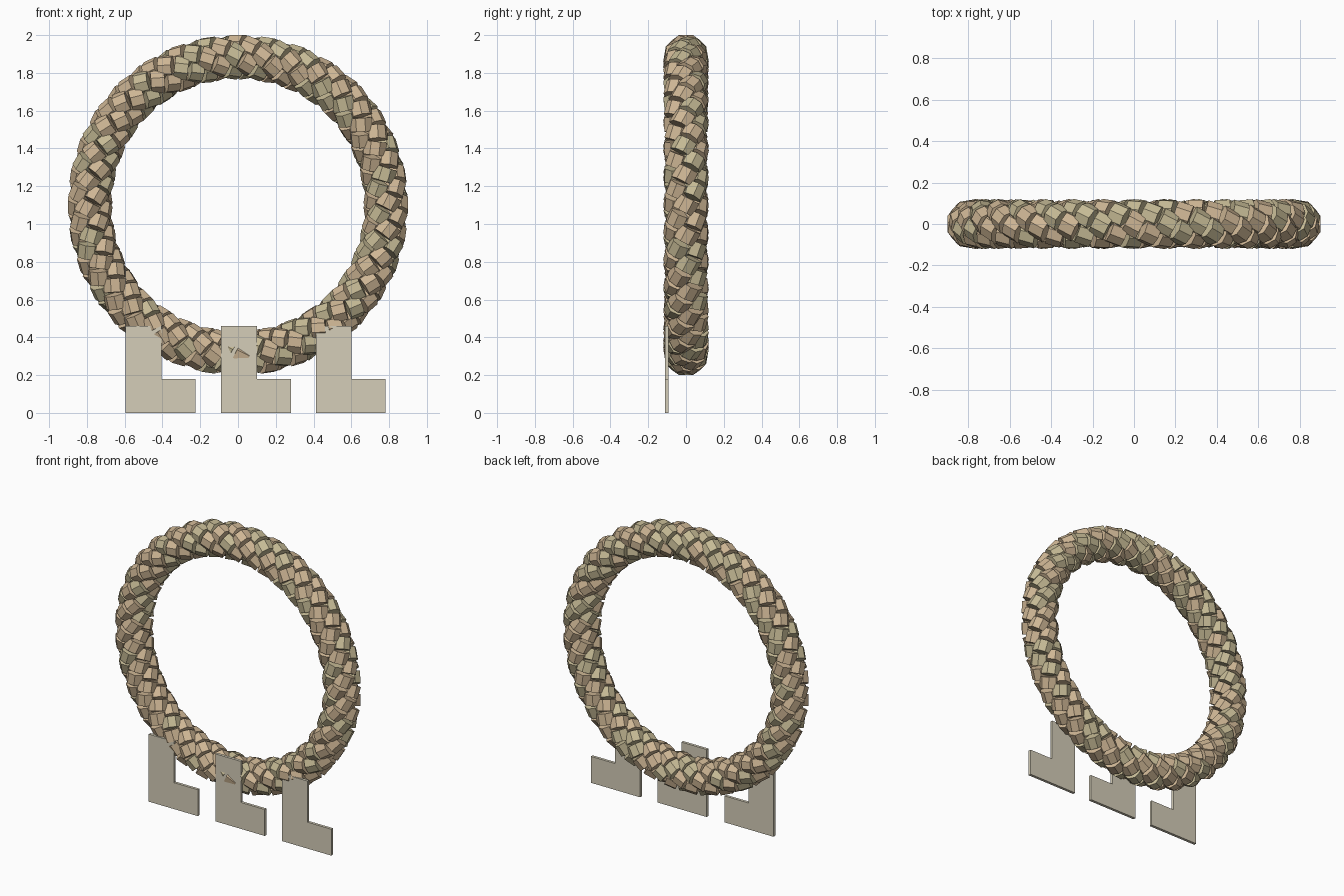
import bpy, bmesh, math, random
from mathutils import Vector

if "Cube" in bpy.data.objects:
    bpy.data.objects.remove(bpy.data.objects["Cube"])

random.seed(4)
CENTRE = Vector((0, 0, 1.1))
RING, OFFSET, RADIUS = 0.785, 0.056, 0.0635
STRANDS, TURNS, BLOCKS, SIDES = 4, 8, 76, 8


def material(name, rgb):
    m = bpy.data.materials.new(name)
    m.diffuse_color = (*rgb, 1)
    m.use_nodes = True
    m.node_tree.nodes["Principled BSDF"].inputs["Base Color"].default_value = m.diffuse_color
    return m


straw = [material("tan_straw", (0.62, 0.47, 0.30)),
         material("khaki_straw", (0.56, 0.49, 0.30))]
board = material("pale_board", (0.66, 0.61, 0.48))


def make_object(name, bm, mats):
    bmesh.ops.recalc_face_normals(bm, faces=bm.faces)
    me = bpy.data.meshes.new(name)
    bm.to_mesh(me)
    bm.free()
    for m in mats:
        me.materials.append(m)
    ob = bpy.data.objects.new(name, me)
    bpy.context.collection.objects.link(ob)
    return ob


def strand_point(t, phase, offset=OFFSET):
    phi = phase - TURNS * t
    e = Vector((math.sin(t), 0, math.cos(t)))
    return CENTRE + e * (RING + offset * math.cos(phi)) + Vector((0, offset * math.sin(phi), 0))


# Twisted rope: helical strands of short eight-sided blocks
for s in range(STRANDS):
    phase = s * math.tau / STRANDS
    bm = bmesh.new()
    step = math.tau / BLOCKS
    for i in range(BLOCKS):
        t = (i + s / STRANDS) * step
        mid = strand_point(t, phase)
        span = strand_point(t + step / 2, phase) - strand_point(t - step / 2, phase)
        axis = span.normalized()
        out = mid - strand_point(t, phase, 0)
        out = (out - axis * out.dot(axis)).normalized()
        side = axis.cross(out)
        rings = []
        for k in (-0.49, 0.49):
            ring = []
            for j in range(SIDES):
                a = (j + 0.5) * math.tau / SIDES
                ring.append(bm.verts.new(mid + span * k + RADIUS * (out * math.cos(a) + side * math.sin(a))))
            rings.append(ring)
        lo, hi = rings
        faces = [bm.faces.new(lo[::-1]), bm.faces.new(hi)]
        for j in range(SIDES):
            n = (j + 1) % SIDES
            faces.append(bm.faces.new((lo[j], lo[n], hi[n], hi[j])))
        shade = 0 if random.random() < 0.65 else 1
        for f in faces:
            f.material_index = shade
    make_object(f"rope_strand_{s + 1}", bm, straw)

# Three angle-shaped foot plates at the front
PROFILE = [(0, 0), (0.37, 0), (0.37, 0.18), (0.19, 0.18), (0.19, 0.46), (0, 0.46)]
for i, x0 in enumerate((-0.595, -0.09, 0.412)):
    bm = bmesh.new()
    face = bm.faces.new([bm.verts.new((x0 + x, -0.112, z)) for x, z in PROFILE])
    ext = bmesh.ops.extrude_face_region(bm, geom=[face])
    moved = [v for v in ext["geom"] if isinstance(v, bmesh.types.BMVert)]
    bmesh.ops.translate(bm, verts=moved, vec=(0, 0.019, 0))
    make_object(f"foot_plate_{i + 1}", bm, [board])
